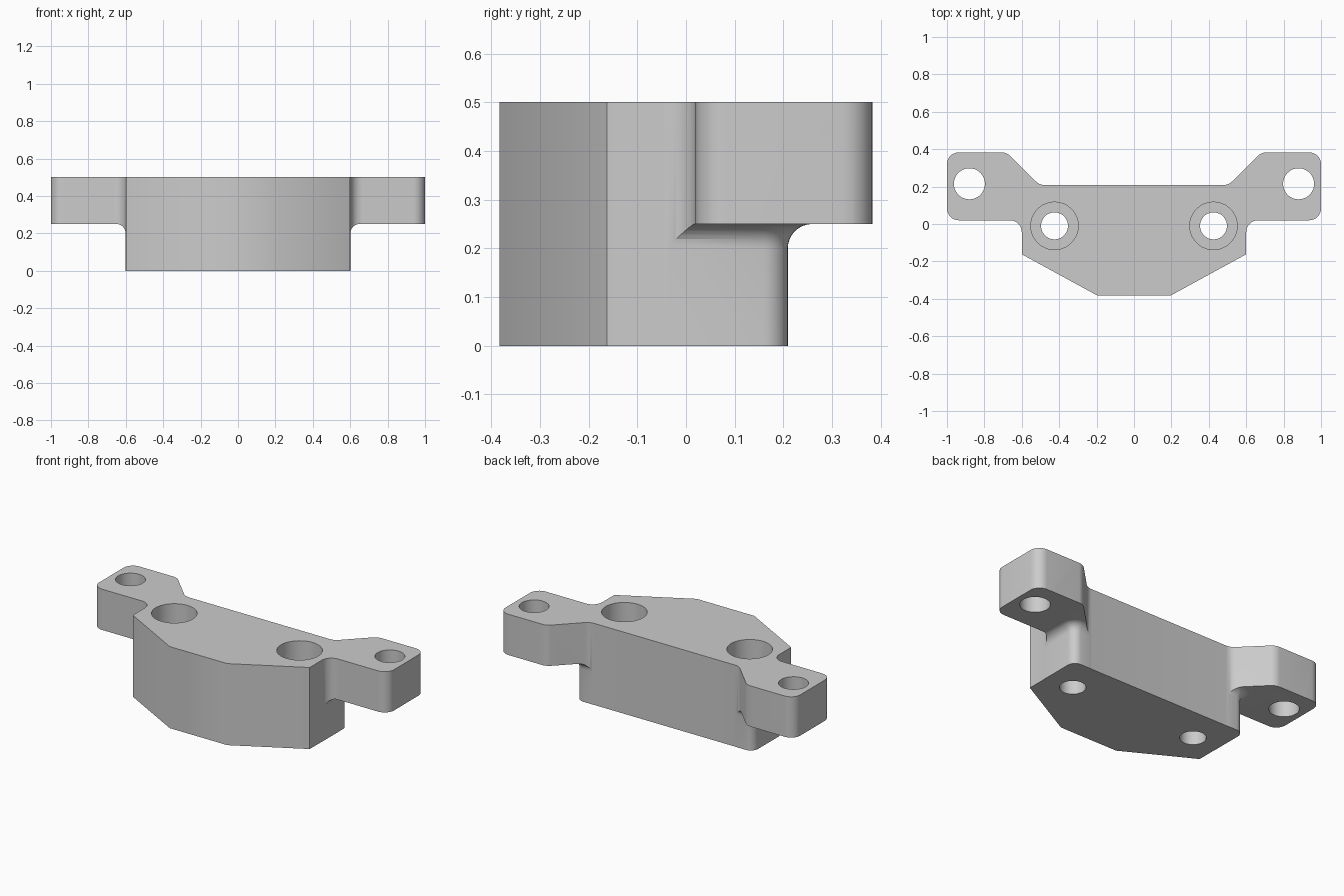
import bpy, bmesh, math
from mathutils import Vector

default = bpy.data.objects.get("Cube")
if default:
    bpy.data.objects.remove(default, do_unlink=True)

TOP, EAR_Z, FILLET = 0.5, 0.25, 0.05


def round_corners(corners, steps=8):
    """Outline from (x, y, radius) corners, each rounded by a tangent arc."""
    points = []
    for i, (x, y, r) in enumerate(corners):
        p = Vector((x, y))
        if r == 0:
            points.append(p)
            continue
        a = (Vector(corners[i - 1][:2]) - p).normalized()
        b = (Vector(corners[(i + 1) % len(corners)][:2]) - p).normalized()
        angle = a.angle(b) / 2
        centre = p + (a + b).normalized() * (r / math.sin(angle))
        start = (p + a * (r / math.tan(angle)) - centre).normalized()
        end = (p + b * (r / math.tan(angle)) - centre).normalized()
        points += [centre + start.slerp(end, k / steps).normalized() * r
                   for k in range(steps + 1)]
    return points


def loft(name, rings):
    """Closed solid through a stack of (anticlockwise outline, height) rings."""
    bm = bmesh.new()
    loops = [[bm.verts.new((p.x, p.y, z)) for p in pts] for pts, z in rings]
    n = len(loops[0])
    for low, high in zip(loops, loops[1:]):
        for i in range(n):
            j = (i + 1) % n
            bm.faces.new((low[i], low[j], high[j], high[i]))
    bm.faces.new(loops[0][::-1])
    bm.faces.new(loops[-1])
    mesh = bpy.data.meshes.new(name)
    bm.to_mesh(mesh)
    bm.free()
    obj = bpy.data.objects.new(name, mesh)
    bpy.context.collection.objects.link(obj)
    return obj


def cylinder(name, x, y, r, low, high):
    ring = [Vector((x + r * math.cos(a), y + r * math.sin(a)))
            for a in (math.tau * k / 48 for k in range(48))]
    return loft(name, [(ring, low), (ring, high)])


def combine(target, tool, operation):
    mod = target.modifiers.new(operation, 'BOOLEAN')
    mod.object, mod.operation, mod.solver = tool, operation, 'EXACT'
    bpy.context.view_layer.objects.active = target
    bpy.ops.object.modifier_apply(modifier=mod.name)
    bpy.data.objects.remove(tool, do_unlink=True)


# Full plan outline, right half mirrored to the left
half = [(0.195, -0.383, 0), (0.6, -0.162, 0), (0.6, 0.02, 0.065),
        (1, 0.02, 0.063), (1, 0.383, 0.063), (0.68, 0.383, 0.07),
        (0.505, 0.208, 0.07)]
plan = round_corners(half + [(-x, y, r) for x, y, r in reversed(half)])
bracket = loft("mounting_bracket", [(plan, 0), (plan, TOP)])


# Envelope that trims the space under the ears and leaves the fillet
def envelope(d):
    x, y, r = 0.601 + d, 0.209 + d, 0.05 + d
    return round_corners([(-x, -1, 0), (x, -1, 0), (x, y, r), (-x, y, r)])


rings = [(envelope(0), -0.1)]
for k in range(9):
    t = math.pi / 2 * k / 8
    rings.append((envelope(FILLET * (1 - math.cos(t))),
                  EAR_Z - FILLET + FILLET * math.sin(t)))
rings += [(envelope(1), EAR_Z), (envelope(1), TOP + 0.1)]
combine(bracket, loft("ear_envelope", rings), 'INTERSECT')

# Ear holes and counterbored body holes
for side in (-1, 1):
    for x, y, r, low in ((0.88, 0.215, 0.083, -0.1),
                         (0.425, -0.01, 0.072, -0.1),
                         (0.425, -0.01, 0.127, 0.25)):
        combine(bracket, cylinder("hole_cutter", side * x, y, r, low, TOP + 0.1),
                'DIFFERENCE')

# Plain grey finish
grey = bpy.data.materials.new("plain_grey")
grey.use_nodes = True
colour = (0.6, 0.6, 0.6, 1)
grey.diffuse_color = colour
grey.node_tree.nodes["Principled BSDF"].inputs["Base Color"].default_value = colour
bracket.data.materials.clear()
bracket.data.materials.append(grey)

bpy.ops.object.select_all(action='DESELECT')
bracket.select_set(True)
bpy.context.view_layer.objects.active = bracket
bpy.ops.object.shade_smooth_by_angle(angle=math.radians(30))
